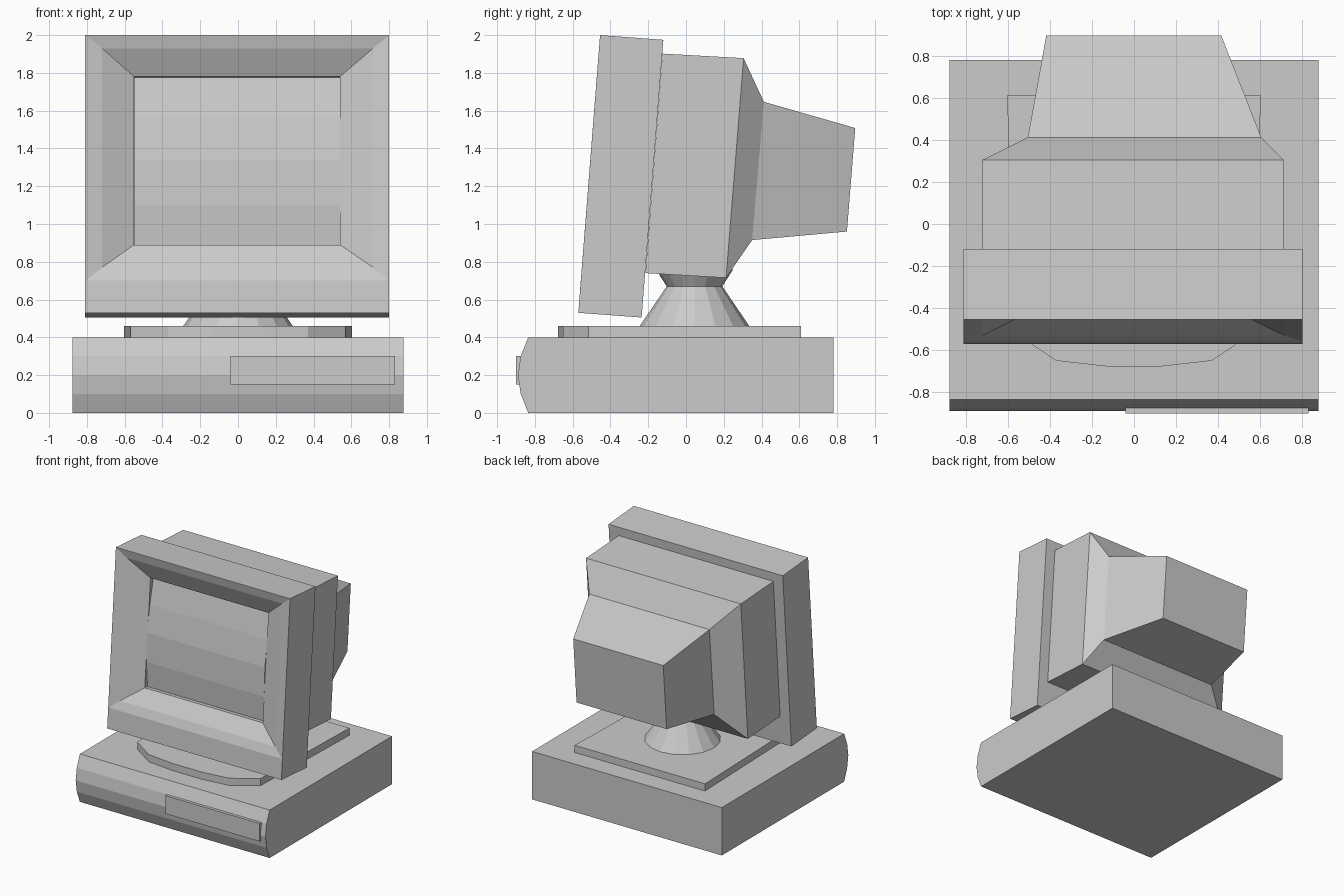
import bpy, bmesh, math

if "Cube" in bpy.data.objects:
    bpy.data.objects.remove(bpy.data.objects["Cube"])


def finish(name, bm):
    bmesh.ops.recalc_face_normals(bm, faces=bm.faces)
    mesh = bpy.data.meshes.new(name)
    bm.to_mesh(mesh)
    bm.free()
    obj = bpy.data.objects.new(name, mesh)
    bpy.context.collection.objects.link(obj)
    return obj


def loft(name, rings):
    """Skin a solid through rings of 3D points and cap both ends."""
    bm = bmesh.new()
    loops = [[bm.verts.new(p) for p in ring] for ring in rings]
    n = len(loops[0])
    for a, b in zip(loops, loops[1:]):
        for i in range(n):
            j = (i + 1) % n
            bm.faces.new((a[i], a[j], b[j], b[i]))
    bm.faces.new(loops[0])
    bm.faces.new(loops[-1])
    return finish(name, bm)


def frame(x0, x1, bottom, top):
    """Tilted rectangle from its bottom and top (y, z) edges."""
    return [(x0, *bottom), (x1, *bottom), (x1, *top), (x0, *top)]


def extrude_x(name, profile, x0, x1):
    return loft(name, [[(x, y, z) for y, z in profile] for x in (x0, x1)])


def circle(r, z, y=0.045, n=16):
    return [(r * math.cos(2 * math.pi * i / n), y + r * math.sin(2 * math.pi * i / n), z)
            for i in range(n)]


# Computer case with a rounded front
extrude_x("computer_case", [(-0.835, 0), (-0.875, 0.1), (-0.89, 0.2), (-0.875, 0.3),
                            (-0.835, 0.4), (0.78, 0.4), (0.78, 0)], -0.877, 0.877)
# Drive panel
extrude_x("drive_panel", [(-0.9, 0.15), (-0.9, 0.3), (-0.8, 0.3), (-0.8, 0.15)], -0.04, 0.83)

# Stand plate with a bowed front
half = [(0.13, -0.677), (0.37, -0.65), (0.57, -0.515), (0.603, 0.61)]
outline = half + [(-x, y) for x, y in reversed(half)]
loft("stand_plate", [[(x, y, z) for x, y in outline] for z in (0.4, 0.46)])

# Swivel neck
loft("swivel_neck", [circle(0.29, 0.46), circle(0.147, 0.67), circle(0.205, 0.76)])

# Bezel with a funnel-shaped screen opening
loft("monitor_bezel", [
    frame(-0.81, 0.80, (-0.235, 0.505), (-0.12, 1.975)),
    frame(-0.81, 0.80, (-0.57, 0.53), (-0.455, 2.0)),
    frame(-0.806, 0.796, (-0.557, 0.70), (-0.455, 1.996)),
    frame(-0.72, 0.715, (-0.53, 0.77), (-0.44, 1.93)),
    frame(-0.55, 0.54, (-0.445, 0.89), (-0.37, 1.78)),
    frame(-0.55, 0.54, (-0.38, 0.885), (-0.31, 1.775)),
])

# Curved screen
extrude_x("screen", [(-0.41, 0.888), (-0.425, 1.1), (-0.415, 1.34), (-0.38, 1.56),
                     (-0.33, 1.778), (-0.312, 1.776), (-0.382, 0.886)], -0.549, 0.539)

# Rear housing stepping down to the tube cover
loft("monitor_housing", [
    frame(-0.72, 0.71, (-0.215, 0.74), (-0.125, 1.902)),
    frame(-0.72, 0.71, (0.212, 0.715), (0.305, 1.878)),
    frame(-0.505, 0.605, (0.35, 0.915), (0.412, 1.647)),
    frame(-0.417, 0.415, (0.852, 0.96), (0.896, 1.508)),
])
